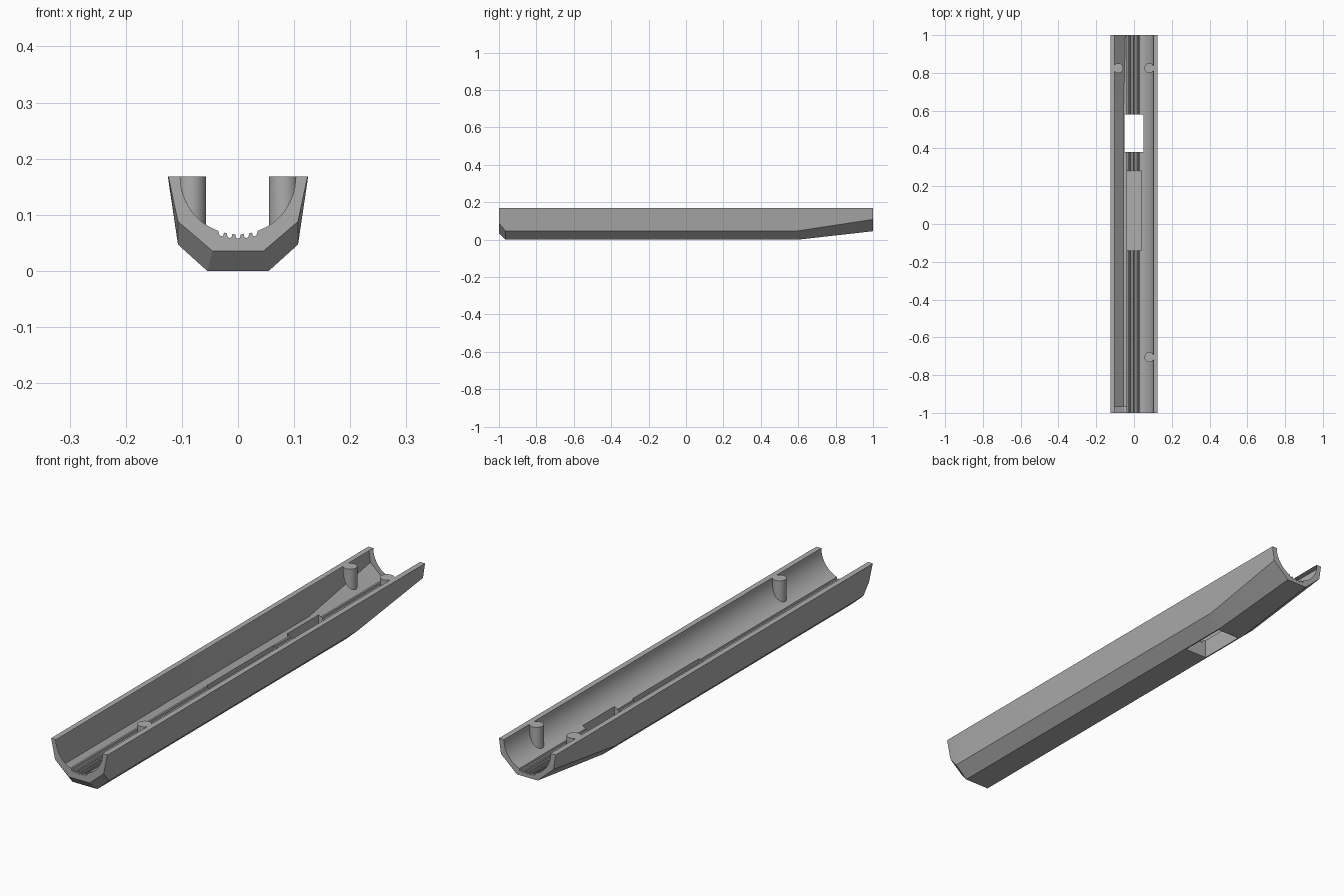
import bpy, bmesh, math

cube = bpy.data.objects.get("Cube")
if cube:
    bpy.data.objects.remove(cube)

mat = bpy.data.materials.new("matte_grey")
mat.use_nodes = True
GREY = (0.42, 0.42, 0.42, 1)
mat.diffuse_color = GREY
mat.node_tree.nodes["Principled BSDF"].inputs["Base Color"].default_value = GREY

TOP, R, N = 0.168, 0.103, 16     # rim height, bore radius, arc steps
WIN, FLOOR = 0.05, 0.04          # half widths of the window and the floor


def bore(x):
    """Height of the round bore at x."""
    return TOP - math.sqrt(max(R * R - x * x, 0))


def finish(bm, name):
    bmesh.ops.remove_doubles(bm, verts=bm.verts, dist=1e-5)
    bmesh.ops.recalc_face_normals(bm, faces=bm.faces)
    mesh = bpy.data.meshes.new(name)
    bm.to_mesh(mesh)
    bm.free()
    mesh.materials.append(mat)
    ob = bpy.data.objects.new(name, mesh)
    bpy.context.collection.objects.link(ob)
    bpy.ops.object.select_all(action='DESELECT')
    ob.select_set(True)
    bpy.context.view_layer.objects.active = ob
    bpy.ops.object.shade_smooth_by_angle(angle=math.radians(25))
    return ob


# Outer half section at key stations: y, rim x, side x, side z, keel x, keel z
KEYS = [(-1, 0.124, 0.107, 0.088, 0.045, 0.035),
        (-0.965, 0.125, 0.107, 0.047, 0.055, 0),
        (0.6, 0.125, 0.107, 0.047, 0.055, 0),
        (1, 0.125, 0.116, 0.108, 0.046, 0.045)]


def outer(y):
    for a, b in zip(KEYS, KEYS[1:]):
        if y <= b[0]:
            t = (y - a[0]) / (b[0] - a[0])
            rim, sx, sz, kx, kz = [p + (q - p) * t for p, q in zip(a[1:], b[1:])]
            break
    half = [(rim, TOP), (sx, sz), (kx, kz), (min(WIN, kx - 0.002), kz)]
    return [(-x, z) for x, z in half] + half[::-1]


def inner(pocket):
    a0 = math.asin(WIN / R)
    xs = [R * math.sin(math.pi / 2 + (a0 - math.pi / 2) * i / N) for i in range(N + 1)]
    arc = [(x, bore(x)) for x in xs + [FLOOR]]
    floor = [(FLOOR, 0)]
    # five small wire grooves along the floor
    for g in range(2, -3, -1):
        for dx, depth in ((5, 0), (3.5, 6), (0, 8), (-3.5, 6), (-5, 0)):
            floor.append((0.015 * g + dx / 1000, depth / 1000))
    floor.append((-FLOOR, 0))
    floor = [(x, 0.055 if pocket else bore(x) - d) for x, d in floor]
    return arc + floor + [(-x, z) for x, z in arc[::-1]]


# Shell: grooved trough with a flat pocket and a through window
STATIONS = [(-1, 0), (-0.965, 0), (-0.14, 0), (-0.14, 1), (0.28, 1),
            (0.28, 0), (0.38, 0), (0.58, 0), (0.6, 0), (1, 0)]
bm = bmesh.new()
rings = [[bm.verts.new((x, y, z)) for x, z in outer(y) + inner(p)] for y, p in STATIONS]
count = len(rings[0])
right, left = 8 + N, count - 1 - N      # window edges on the bore
for (ya, _), a, b in zip(STATIONS, rings, rings[1:]):
    window = ya == 0.38
    for k in range(count):
        open_side = left - 1 <= k < count - 1
        if open_side or window and (k == 3 or right <= k < left):
            continue
        j = (k + 1) % count
        bm.faces.new((a[k], a[j], b[j], b[k]))
    if window:
        for o, i in ((4, right), (3, left)):
            bm.faces.new((a[o], a[i], b[i], b[o]))
        for ring in (a, b):
            bm.faces.new(ring[3:5] + ring[right:left + 1])
# end caps without the repeated floor corner
for ring in (rings[0], rings[-1]):
    bm.faces.new(ring)
finish(bm, "shell")

# Pegs: round posts trimmed to the bore
for name, px, py in (("rear_right_peg", -0.083, 0.825),
                     ("rear_left_peg", 0.081, 0.825),
                     ("front_left_peg", 0.081, -0.705)):
    bm = bmesh.new()
    bmesh.ops.create_cone(bm, cap_ends=True, segments=32, radius1=0.026,
                          radius2=0.026, depth=1)
    for v in bm.verts:
        low = v.co.z < 0
        v.co.x += px
        v.co.y += py
        v.co.z = min(bore(v.co.x), TOP - 0.001) if low else TOP
    bmesh.ops.delete(bm, geom=[f for f in bm.faces if len(f.verts) > 4
                               and f.calc_center_median().z < TOP - 0.01],
                     context='FACES_ONLY')
    finish(bm, name)
